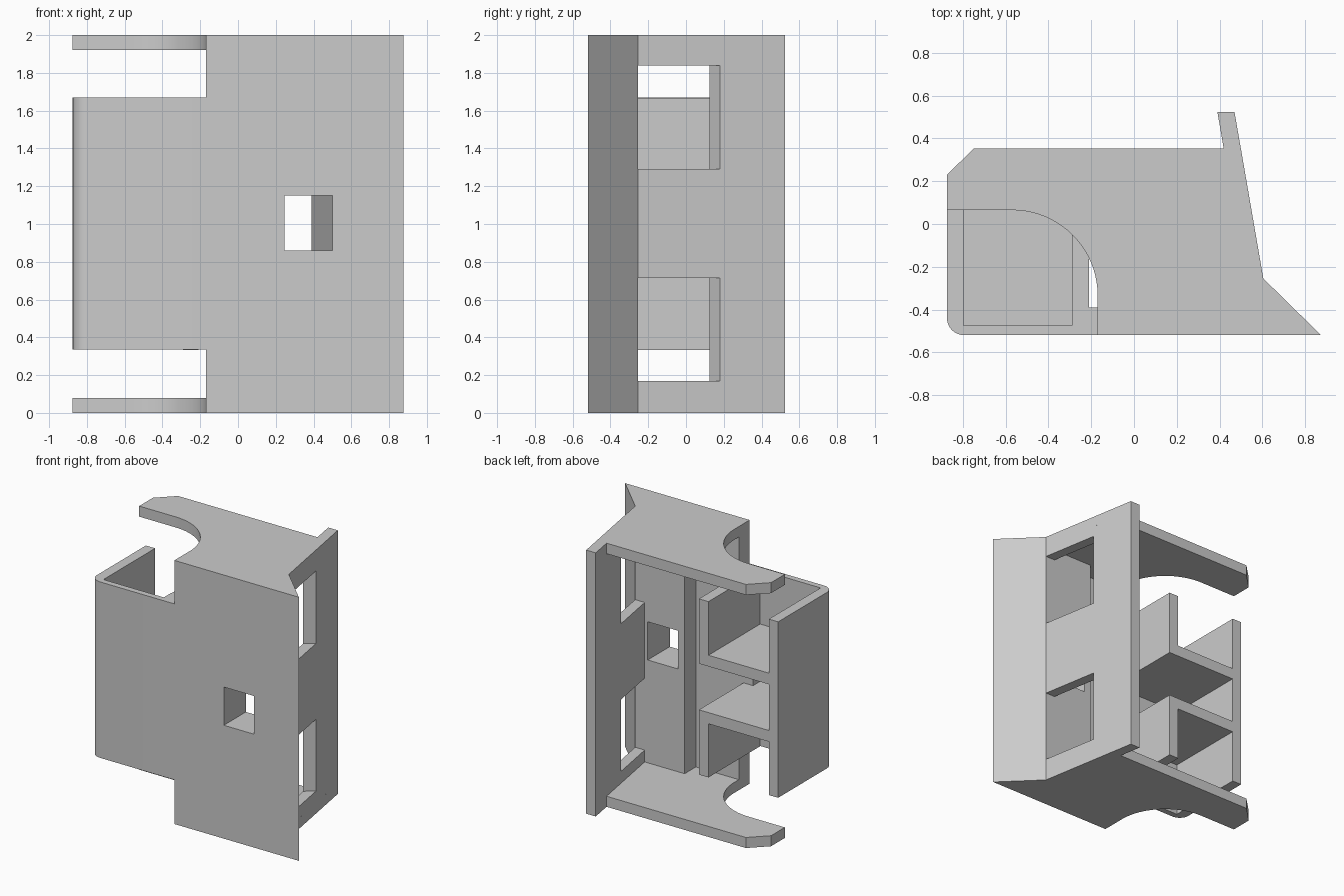
import bpy
import bmesh
from math import cos, sin, pi

if "Cube" in bpy.data.objects:
    bpy.data.objects.remove(bpy.data.objects["Cube"])

grey = bpy.data.materials.new("plain_grey")
grey.use_nodes = True
colour = (0.6, 0.6, 0.6, 1)
grey.diffuse_color = colour
grey.node_tree.nodes["Principled BSDF"].inputs["Base Color"].default_value = colour


def prism(name, outline, z0, z1):
    """Extrude a plan outline between two heights."""
    bm = bmesh.new()
    face = bm.faces.new([bm.verts.new((x, y, z0)) for x, y in outline])
    ext = bmesh.ops.extrude_face_region(bm, geom=[face])
    verts = [v for v in ext["geom"] if isinstance(v, bmesh.types.BMVert)]
    bmesh.ops.translate(bm, verts=verts, vec=(0, 0, z1 - z0))
    bmesh.ops.recalc_face_normals(bm, faces=bm.faces)
    mesh = bpy.data.meshes.new(name)
    bm.to_mesh(mesh)
    bm.free()
    mesh.materials.append(grey)
    obj = bpy.data.objects.new(name, mesh)
    bpy.context.collection.objects.link(obj)
    return obj


def rect(x0, x1, y0, y1):
    return [(x0, y0), (x1, y0), (x1, y1), (x0, y1)]


def arc(cx, cy, r, a0, a1, n):
    return [(cx + r * cos(a0 + (a1 - a0) * i / n),
             cy + r * sin(a0 + (a1 - a0) * i / n)) for i in range(n + 1)]


def combine(obj, other, operation):
    mod = obj.modifiers.new("combine", 'BOOLEAN')
    mod.operation = operation
    mod.solver = 'EXACT'
    mod.object = other
    bpy.context.view_layer.objects.active = obj
    bpy.ops.object.modifier_apply(modifier=mod.name)
    bpy.data.objects.remove(other)


def smooth(obj):
    bpy.ops.object.select_all(action='DESELECT')
    obj.select_set(True)
    bpy.context.view_layer.objects.active = obj
    bpy.ops.object.shade_smooth_by_angle()


FRONT, INNER, LEDGE = -0.52, -0.255, -0.39
LEFT, OPEN = -0.875, -0.17
PANEL_LOW, PANEL_HIGH = 0.335, 1.67

# Thick front wall, slanted side wall and its back lip in one profile
shell = prism("front_and_side_wall", [
    (OPEN, FRONT), (0.875, FRONT), (0.605, INNER), (0.47, 0.525), (0.39, 0.525),
    (0.525, INNER), (0.19, INNER), (0.19, LEDGE), (OPEN, LEDGE)], 0, 2)

# Two windows in the side wall and a small hole in the front wall
window = [(0.46, INNER), (0.75, INNER), (0.75, 0.353), (0.53, 0.18), (0.46, 0.125), (0.3, 0)]
window[-1] = (0.3, INNER)
window = [(0.3, INNER), (0.75, INNER), (0.75, 0.353), (0.3, 0)]
for low, high in ((0.17, 0.715), (1.29, 1.84)):
    combine(shell, prism("window_cutter", window, low, high), 'DIFFERENCE')
combine(shell, prism("hole_cutter", rect(0.245, 0.5, -0.7, -0.2), 0.86, 1.15), 'DIFFERENCE')

# End plates with a rounded cutaway and a bevelled back corner
plate = ([(LEFT, 0.23), (LEFT, 0.065)] + arc(-0.57, -0.335, 0.4, pi / 2, 0, 20)
         + [(OPEN, FRONT), (0.875, FRONT), (0.605, INNER), (0.5, 0.353), (-0.75, 0.353)])
for name, low in (("bottom_plate", 0), ("top_plate", 1.92)):
    part = prism(name, plate, low, low + 0.08)
    smooth(part)

# Compartment: outer side, thin front and ledge up to the thick wall
corner = arc(-0.795, -0.44, 0.08, pi, 1.5 * pi, 8)
panel = prism("compartment_panel", [(LEFT, 0.145)] + corner + [
    (OPEN, FRONT), (OPEN, LEDGE), (-0.29, LEDGE), (-0.29, -0.475),
    (-0.797, -0.475), (-0.797, 0.145)], PANEL_LOW, PANEL_HIGH)
smooth(panel)

# Shelves and inner dividers, mirrored about the middle height
for side, sign in (("lower", -1), ("upper", 1)):
    shelf = sorted((1 + sign * 0.175, 1 + sign * 0.26))
    divider = sorted((1 + sign * 0.26, 1 + sign * 0.667))
    prism(side + "_shelf", rect(-0.797, -0.21, -0.475, 0.145), *shelf)
    prism(side + "_divider", rect(-0.29, -0.21, -0.475, 0.145), *divider)
